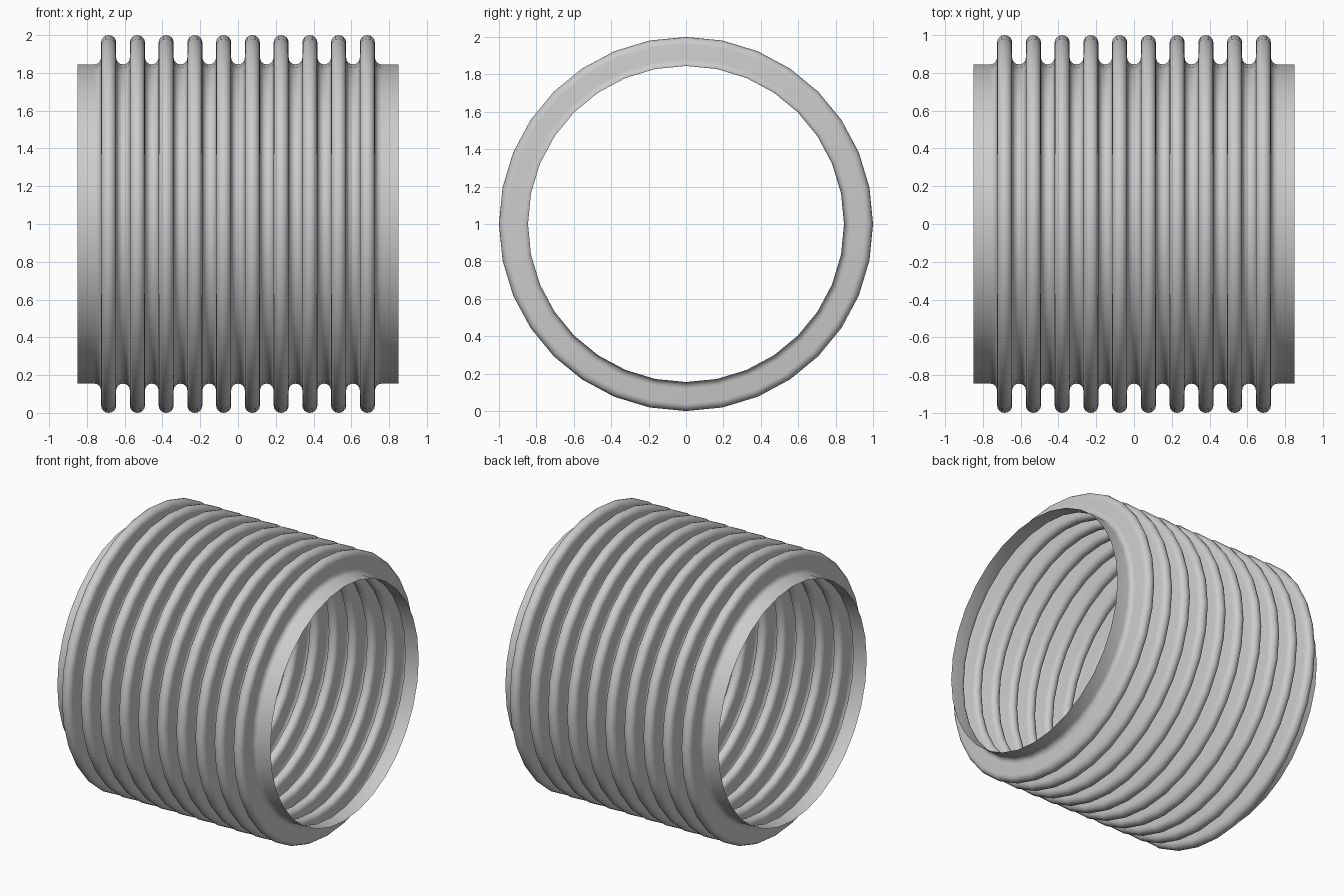
import bpy, bmesh
from math import pi, sin, cos

if "Cube" in bpy.data.objects:
    bpy.data.objects.remove(bpy.data.objects["Cube"])

SEGMENTS = 32
CRESTS, PITCH = 10, 0.1522
CREST_R, ROOT_R = 0.04, 0.0361      # bend radii of crests and roots
OUTER, INNER, HALF = 1.0, 0.845, 0.85
STEPS = 8


def arc(cx, cr, rad, a0, a1, steps):
    """Points (x, radius) along an arc, angles in units of pi."""
    return [(cx + rad * cos(pi * (a0 + (a1 - a0) * i / steps)),
             cr + rad * sin(pi * (a0 + (a1 - a0) * i / steps)))
            for i in range(steps + 1)]


# Profile: plain cuff, rounded convolutions, plain cuff
first = -PITCH * (CRESTS - 1) / 2
root_c = INNER + ROOT_R
profile = [(-HALF, INNER)]
profile += arc(first - PITCH / 2, root_c, ROOT_R, 1.5, 2.0, STEPS // 2)
for i in range(CRESTS):
    x = first + i * PITCH
    profile += arc(x, OUTER - CREST_R, CREST_R, 1.0, 0.0, STEPS)
    if i < CRESTS - 1:
        profile += arc(x + PITCH / 2, root_c, ROOT_R, 1.0, 2.0, STEPS)
profile += arc(-first + PITCH / 2, root_c, ROOT_R, 1.0, 1.5, STEPS // 2)
profile.append((HALF, INNER))

# Revolve the thin sheet around the x axis
bm = bmesh.new()
verts = [bm.verts.new((x, 0, r)) for x, r in profile]
edges = [bm.edges.new(pair) for pair in zip(verts, verts[1:])]
bmesh.ops.spin(bm, geom=verts + edges, cent=(0, 0, 0), axis=(1, 0, 0),
               angle=2 * pi, steps=SEGMENTS, use_merge=False)
bmesh.ops.remove_doubles(bm, verts=bm.verts, dist=1e-4)

# Make the normals face away from the axis
bm.normal_update()
cuff = max(bm.faces, key=lambda f: abs(f.calc_center_median().x))
c = cuff.calc_center_median()
if cuff.normal.y * c.y + cuff.normal.z * c.z < 0:
    bmesh.ops.reverse_faces(bm, faces=bm.faces)
for f in bm.faces:
    f.smooth = True

mesh = bpy.data.meshes.new("bellows_sleeve")
bm.to_mesh(mesh)
bm.free()
bellows = bpy.data.objects.new("bellows_sleeve", mesh)
bellows.location.z = 1.0
bpy.context.collection.objects.link(bellows)
